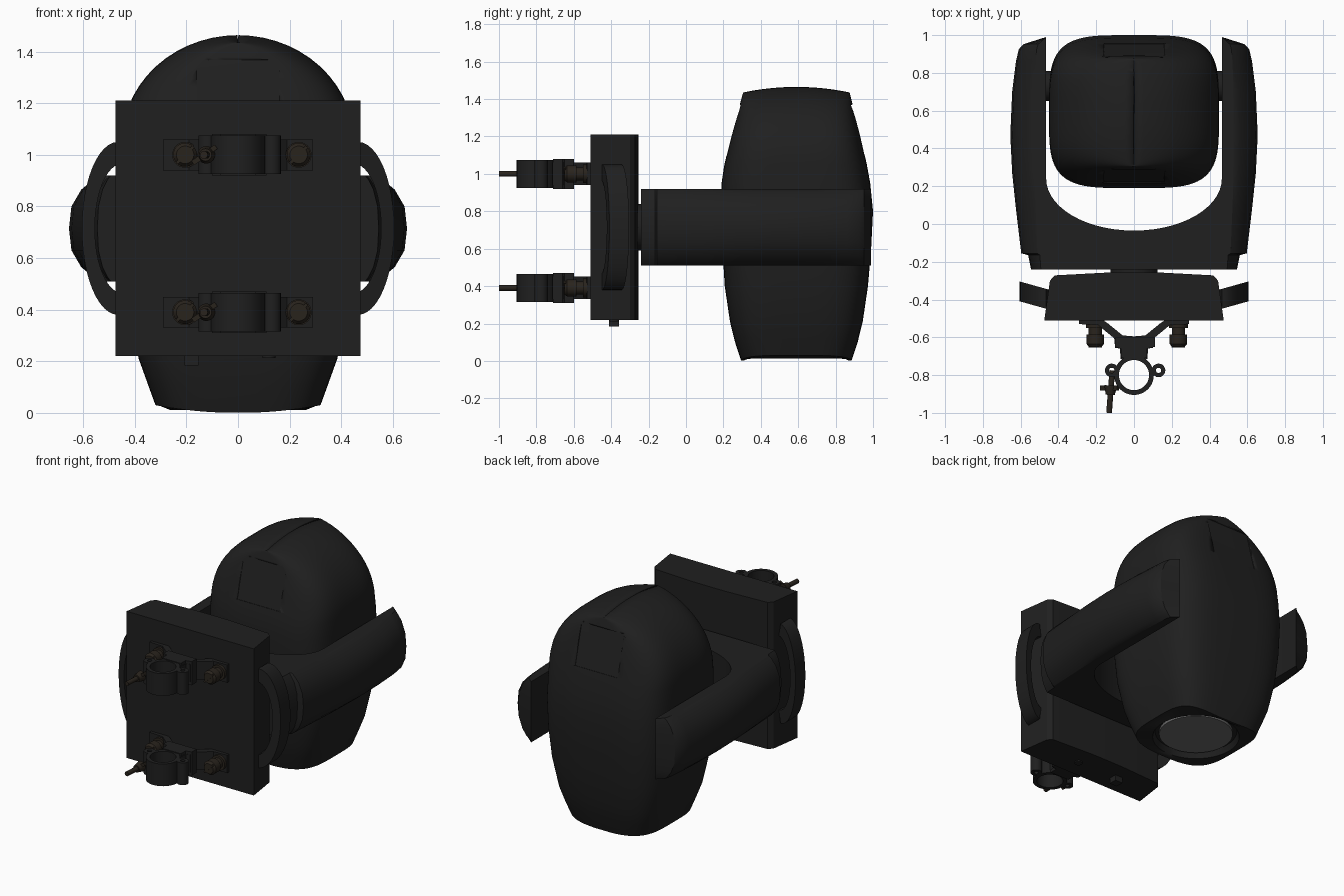
import bpy, bmesh
from math import sin, cos, pi, radians, copysign
from mathutils import Matrix, Vector

if "Cube" in bpy.data.objects:
    bpy.data.objects.remove(bpy.data.objects["Cube"])


def material(name, r, g, b):
    m = bpy.data.materials.new(name)
    m.diffuse_color = (r, g, b, 1)
    m.use_nodes = True
    m.node_tree.nodes["Principled BSDF"].inputs["Base Color"].default_value = m.diffuse_color
    return m


BLACK = material("black_shell", 0.014, 0.014, 0.014)
BRONZE = material("dark_bronze", 0.022, 0.017, 0.012)
GLASS = material("lens_glass", 0.14, 0.14, 0.14)


def finish(name, bm, mat=BLACK, angle=30):
    bmesh.ops.recalc_face_normals(bm, faces=bm.faces)
    me = bpy.data.meshes.new(name)
    bm.to_mesh(me)
    bm.free()
    me.materials.append(mat)
    ob = bpy.data.objects.new(name, me)
    bpy.context.collection.objects.link(ob)
    bpy.ops.object.select_all(action='DESELECT')
    ob.select_set(True)
    bpy.context.view_layer.objects.active = ob
    bpy.ops.object.shade_smooth_by_angle(angle=radians(angle))
    return ob


def loft(name, rings, wrap=False, mat=BLACK, angle=30):
    """Skin equal-length rings; wrap joins last to first, otherwise ends are capped."""
    bm = bmesh.new()
    vs = [[bm.verts.new(p) for p in r] for r in rings]
    n = len(rings[0])
    pairs = list(zip(vs, vs[1:])) + ([(vs[-1], vs[0])] if wrap else [])
    for a, b in pairs:
        for i in range(n):
            j = (i + 1) % n
            bm.faces.new((a[i], a[j], b[j], b[i]))
    if not wrap:
        bm.faces.new(vs[0])
        bm.faces.new(vs[-1])
    return finish(name, bm, mat, angle)


def prism(name, outline, z0, z1, mat=BLACK):
    return loft(name, [[(x, y, z) for x, y in outline] for z in (z0, z1)], mat=mat)


def box(name, centre, size, rot=None, mat=BLACK):
    bm = bmesh.new()
    m = Matrix.Translation(centre) @ (rot or Matrix()) @ Matrix.Diagonal((*size, 1))
    bmesh.ops.create_cube(bm, size=1, matrix=m)
    return finish(name, bm, mat)


def rod(name, a, b, r, r2=None, sides=32, mat=BLACK):
    a, b = Vector(a), Vector(b)
    d = b - a
    m = Matrix.Translation((a + b) / 2) @ d.to_track_quat('Z', 'Y').to_matrix().to_4x4()
    bm = bmesh.new()
    bmesh.ops.create_cone(bm, cap_ends=True, segments=sides, radius1=r,
                          radius2=r if r2 is None else r2, depth=d.length, matrix=m)
    return finish(name, bm, mat)


def tube(name, x, y, z0, z1, r_out, r_in, sides=40):
    def ring(r, z):
        return [(x + r * cos(2 * pi * i / sides), y + r * sin(2 * pi * i / sides), z)
                for i in range(sides)]
    return loft(name, [ring(r_out, z0), ring(r_out, z1), ring(r_in, z1), ring(r_in, z0)], wrap=True)


def mirrored(half):
    return half + [(-x, y) for x, y in reversed(half) if abs(x) > 1e-6]


# Head: rounded-square sections, domed across x at the top
N = 80


def section(z, hx, yf, yb, power=4.0):
    pts = []
    for i in range(N):
        a = 2 * pi * (i + 0.5) / N
        x = hx * copysign(abs(cos(a)) ** (2 / power), cos(a))
        v = copysign(abs(sin(a)) ** (2 / power), sin(a))
        y = (yf + yb) / 2 + (yb - yf) / 2 * v
        top = min(1, max(0, (z - 1.2) / 0.26))
        low = max(0, 1 - z / 0.2)
        pts.append((x, y, z - 0.03 * top * v * v + 0.03 * low * (x / 0.32) ** 2))
    return pts


def circle(r, z):
    return [(r * cos(2 * pi * (i + 0.5) / N), 0.59 + r * sin(2 * pi * (i + 0.5) / N), z)
            for i in range(N)]


profile = [(0, .32, .295, .885), (.1, .352, .262, .918), (.21, .385, .235, .945),
           (.4, .425, .207, .973), (.6, .445, .195, .99), (.8, .45, .19, 1.0),
           (.95, .45, .19, .985), (1.05, .45, .205, .967)]
rings = [circle(.25, .05), circle(.265, .012), section(0, .3, .31, .87)]
rings += [section(*p) for p in profile]
for k in range(1, 15):
    a = pi / 2 * k / 14
    z = 1.05 + .415 * sin(a)
    t = (z - 1.05) / .415
    rings.append(section(z, max(.002, .45 * cos(a)), .205 + .1 * t, .967 - .092 * t))
head = loft("head_shell", rings, angle=35)

# Recessed service panels on the front and back of the head
for side, y in ((1, .246), (-1, .928)):
    rot = Matrix.Rotation(radians(-14.5 * side), 4, 'X')
    cutter = box("panel_cutter", (0, y - side * .018, 1.24), (.32, .06, .28), rot)
    cutter.hide_render = True
    mod = head.modifiers.new("panel", 'BOOLEAN')
    mod.operation, mod.solver, mod.object = 'DIFFERENCE', 'EXACT', cutter
    bpy.context.view_layer.objects.active = head
    bpy.ops.object.modifier_apply(modifier=mod.name)
    bpy.data.objects.remove(cutter)

# Lens
rod("lens", (0, .59, .03), (0, .59, .052), .225, sides=64, mat=GLASS)

# Yoke: U outline stacked in z, with the outer faces bulging at mid height
half = [(0, -.24), (.545, -.24), (.56, -.165), (.597, -.155), (.625, .08), (.645, .27),
        (.655, .47), (.645, .7), (.625, .86), (.61, .925), (.585, .952), (.465, .99), (.465, .24)]
half += [(.465 * cos(a), .24 - .275 * sin(a)) for a in (pi / 2 * i / 14 for i in range(1, 14))]
half += [(0, -.035)]
yoke_rings = []
for dz, f in ((-.205, .35), (-.19, .5), (-.15, .75), (-.085, .95), (0, 1),
              (.085, .95), (.15, .75), (.19, .5), (.205, .35)):
    layer = [(.465 + (x - .465) * f if x > .466 else x, y) for x, y in half]
    full = layer + [(-x, y) for x, y in reversed(layer) if x > 1e-6]
    yoke_rings.append([(x, y, .715 + dz) for x, y in full])
loft("yoke", yoke_rings)

# Pivots: tilt discs between head and arms, pan bearing between yoke and base
for s in (-1, 1):
    rod("tilt_pivot", (s * .42, .73, .715), (s * .47, .73, .715), .08)
rod("pan_bearing", (0, -.27, .715), (0, -.235, .715), .125, sides=48)

# Base box
prism("base_box", mirrored([(0, -.255), (.12, -.256), (.42, -.272), (.445, -.30), (.475, -.51)]),
      .22, 1.21)
box("base_connector", (-.18, -.385, .203), (.055, .055, .04))
rod("base_socket", (.12, -.385, .212), (.12, -.385, .225), .025)

# Side carrying handles: curved bands
for s in (-1, 1):
    stations = []
    for k in range(25):
        a = -pi / 2 + pi * k / 24
        xo, zo = .465 + .14 * cos(a), .715 + .335 * sin(a)
        xi, zi = .45 + .105 * cos(a), .715 + .25 * sin(a)
        yo, yi = -.45 + .28 * (xo - .46), -.45 + .28 * (xi - .46)
        stations.append([(s * xo, yo, zo), (s * xo, yo + .105, zo),
                         (s * xi, yi + .105, zi), (s * xi, yi, zi)])
    loft("side_handle", stations)

# Two pipe clamps
strap = mirrored([(0, -.595), (.06, -.59), (.14, -.525), (.165, -.508), (.29, -.508),
                  (.29, -.53), (.19, -.535), (.105, -.605), (.1, -.655), (.075, -.66),
                  (.07, -.715), (0, -.715)])
for z in (.39, 1.0):
    prism("clamp_bracket", strap, z - .06, z + .06)
    prism("clamp_block", [(-.1, -.6), (.11, -.6), (.11, -.65), (.07, -.66), (.07, -.71),
                          (-.07, -.71), (-.07, -.66), (-.1, -.65)], z - .08, z + .08)
    tube("clamp_ring", 0, -.8, z - .075, z + .075, .105, .08)
    for x in (-.118, .13):
        tube("clamp_hinge_ear", x, -.775, z - .075, z + .075, .036, .014, 20)
    # Mounting nuts with a wing bar
    for x in (-.205, .235):
        rod("mount_washer", (x, -.505, z), (x, -.55, z), .05, mat=BRONZE)
        rod("mount_stud", (x, -.54, z), (x, -.6, z), .035, mat=BRONZE)
        rod("mount_knob", (x, -.585, z), (x, -.635, z), .046, mat=BRONZE)
        rod("mount_knob_tip", (x, -.635, z), (x, -.65, z), .046, .034, mat=BRONZE)
        box("mount_wing", (x, -.648, z), (.09, .012, .012), Matrix.Rotation(radians(-45), 4, 'Y'), BRONZE)
    # Swing bolt and wing nut
    rod("swing_bolt", (-.115, -.775, z), (-.132, -1.0, z), .015, sides=16, mat=BRONZE)
    rod("wing_nut", (-.123, -.855, z), (-.126, -.905, z), .034, .024, sides=20, mat=BRONZE)
    box("wing_nut_bar", (-.13, -.868, z), (.11, .025, .02), Matrix.Rotation(radians(-35), 4, 'Y'), BRONZE)
